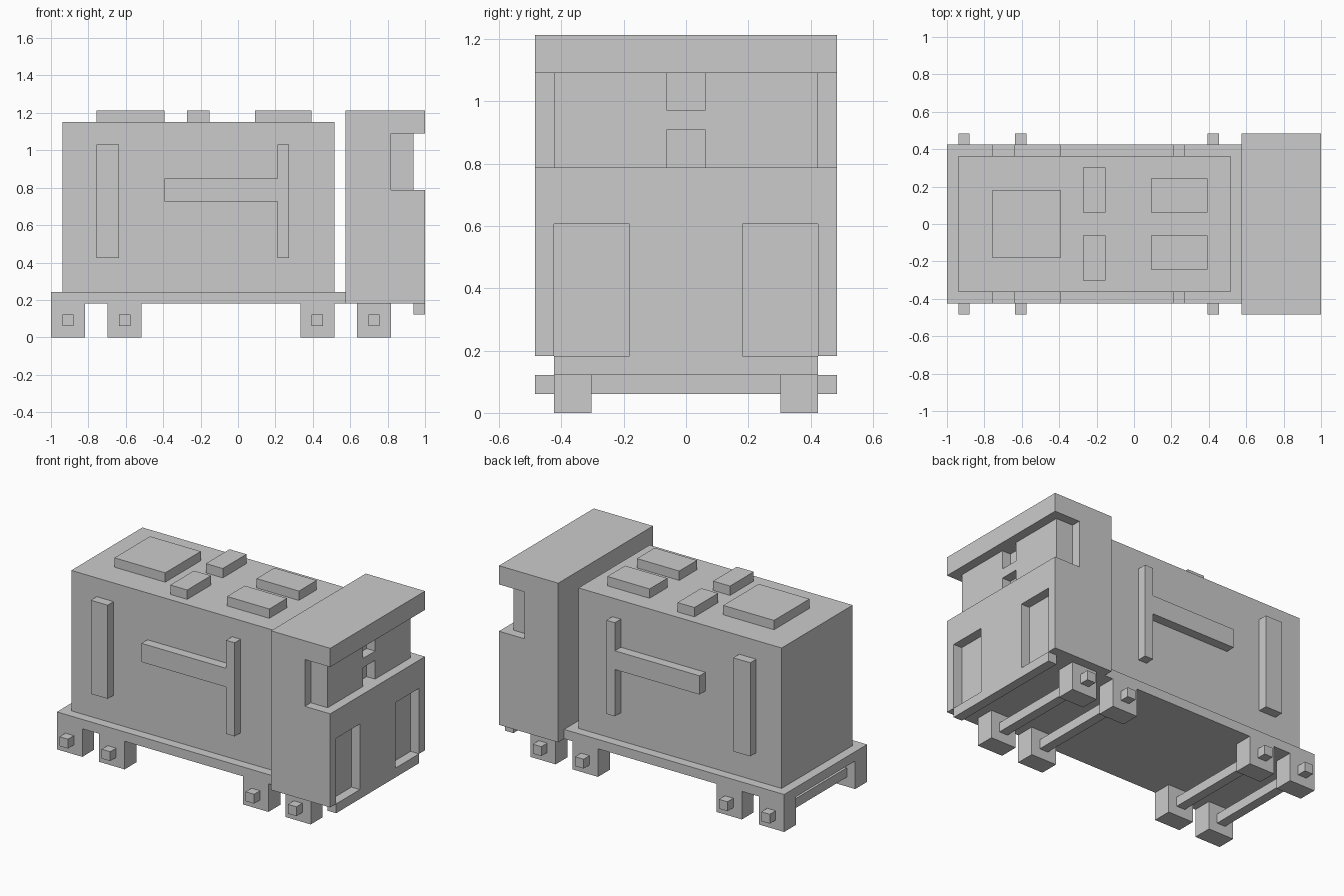
import bpy, bmesh
from mathutils import Vector

if "Cube" in bpy.data.objects:
    bpy.data.objects.remove(bpy.data.objects["Cube"])

U = 2 / 33  # the model sits on a regular grid, 33 cells long


def prism(name, outline, y0, y1):
    """Extrude an (x, z) outline from y0 to y1, all in grid cells."""
    bm = bmesh.new()
    face = bm.faces.new([bm.verts.new((x * U, y0 * U, z * U)) for x, z in outline])
    new = bmesh.ops.extrude_face_region(bm, geom=[face])["geom"]
    verts = [g for g in new if isinstance(g, bmesh.types.BMVert)]
    bmesh.ops.translate(bm, verts=verts, vec=Vector((0, (y1 - y0) * U, 0)))
    bmesh.ops.recalc_face_normals(bm, faces=bm.faces)
    mesh = bpy.data.meshes.new(name)
    bm.to_mesh(mesh)
    bm.free()
    ob = bpy.data.objects.new(name, mesh)
    bpy.context.collection.objects.link(ob)
    return ob


def box(name, x, y, z):
    return prism(name, [(x[0], z[0]), (x[1], z[0]), (x[1], z[1]), (x[0], z[1])], *y)


def mirror_y(ob):
    m = ob.modifiers.new("mirror", "MIRROR")
    m.use_axis = (False, True, False)
    return ob


def cut(ob, x, y, z):
    """Carve a box out of ob and discard the cutter."""
    cutter = box("cutter", x, y, z)
    cutter.hide_render = True
    m = ob.modifiers.new("cut", "BOOLEAN")
    m.operation, m.solver, m.object = "DIFFERENCE", "EXACT", cutter
    bpy.context.view_layer.objects.active = ob
    bpy.ops.object.modifier_apply(modifier=m.name)
    bpy.data.objects.remove(cutter)


# Chassis and main body
box("chassis_plate", (-16.5, 9.5), (-7, 7), (3, 4))
box("body", (-15.5, 8.5), (-6, 6), (4, 19))

# Roof details
box("roof_hatch", (-12.5, -6.5), (-3, 3), (19, 20))
mirror_y(box("roof_vents", (-4.5, -2.5), (-5, -1), (19, 20)))
mirror_y(box("roof_panels", (1.5, 6.5), (-4, -1), (19, 20)))

# Raised strips on both sides
mirror_y(box("side_strips", (-12.5, -10.5), (-7, -6), (7, 17)))
mirror_y(prism("side_t_strips", [(-6.5, 12), (3.5, 12), (3.5, 7), (4.5, 7),
                                 (4.5, 17), (3.5, 17), (3.5, 14), (-6.5, 14)], -7, -6))

# Cab with wraparound window band, slots and lower recesses
cab = box("cab", (9.5, 16.5), (-8, 8), (3, 20))
cut(cab, (15.5, 18), (-9, 9), (13, 18))
for z in ((13, 15), (16, 18)):
    cut(cab, (14.5, 16), (-1, 1), z)
for s in (-1, 1):
    cut(cab, (13.5, 18), sorted((7 * s, 9 * s)), (13, 18))
    cut(cab, (15.5, 18), sorted((3 * s, 7 * s)), (2, 10))
box("front_ledge", (15.5, 16.5), (-7, 7), (2, 3))

# Square wheels, with axles poking out on both sides
for i, x in enumerate((-15, -10, 7, 12), 1):
    mirror_y(box(f"wheel_pair_{i}", (x - 1.5, x + 1.5), (-7, -5), (0, 3)))
    box(f"axle_{i}", (x - 0.5, x + 0.5), (-8, 8), (1, 2))
